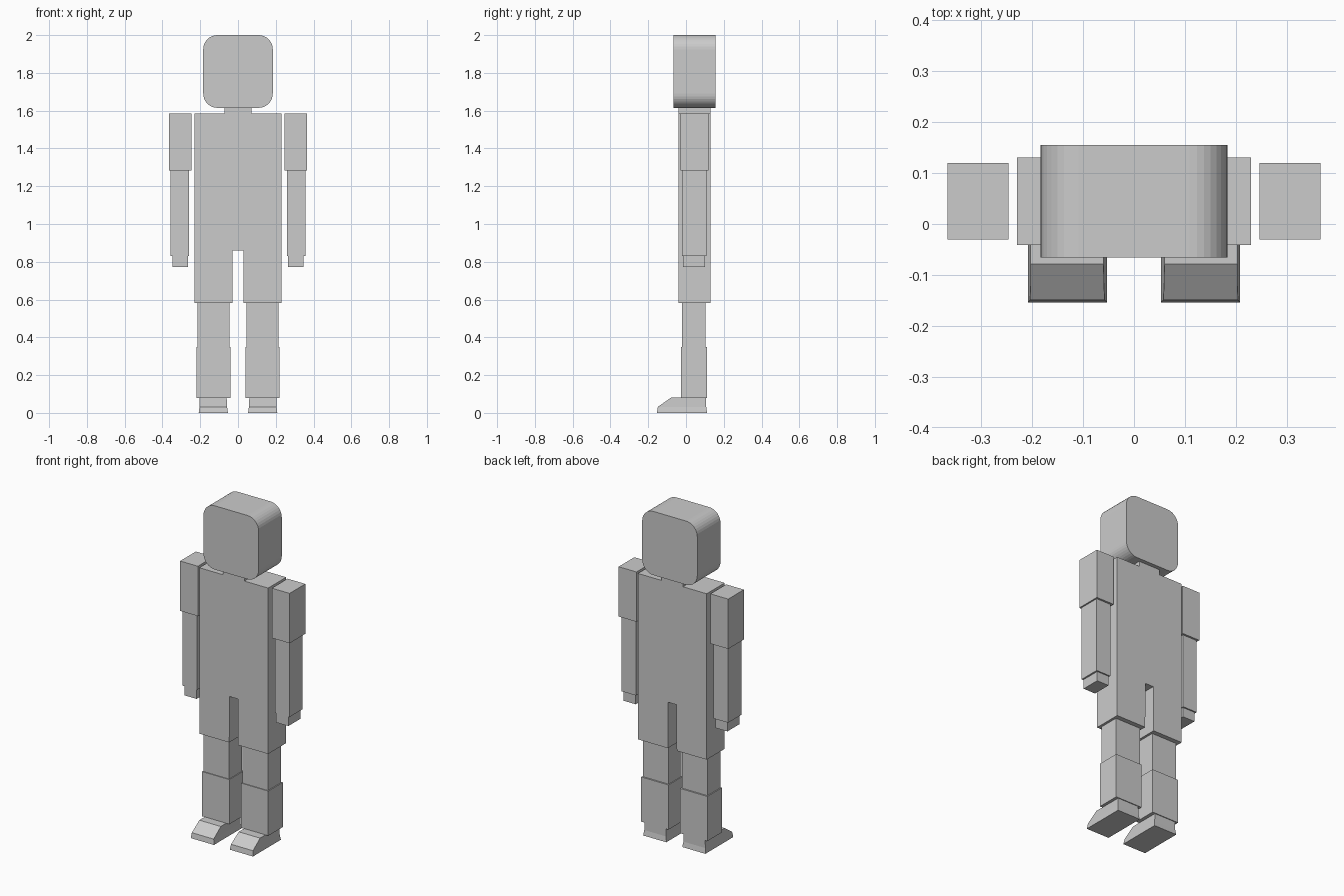
import bpy, bmesh, math

cube = bpy.data.objects.get("Cube")
if cube:
    bpy.data.objects.remove(cube, do_unlink=True)

grey = bpy.data.materials.new("light_grey")
grey.use_nodes = True
COLOUR = (0.6, 0.6, 0.6, 1)
grey.diffuse_color = COLOUR
grey.node_tree.nodes["Principled BSDF"].inputs["Base Color"].default_value = COLOUR


def make(name, bm):
    bmesh.ops.recalc_face_normals(bm, faces=bm.faces)
    mesh = bpy.data.meshes.new(name)
    bm.to_mesh(mesh)
    bm.free()
    mesh.materials.append(grey)
    obj = bpy.data.objects.new(name, mesh)
    bpy.context.collection.objects.link(obj)
    return obj


def loft(name, rings):
    """Skin a stack of matching closed rings and cap both ends."""
    bm = bmesh.new()
    rows = [[bm.verts.new(p) for p in ring] for ring in rings]
    for a, b in zip(rows, rows[1:]):
        for i in range(len(a)):
            j = (i + 1) % len(a)
            bm.faces.new((a[i], a[j], b[j], b[i]))
    bm.faces.new(rows[0])
    bm.faces.new(rows[-1])
    return make(name, bm)


def rect(x, y, z):
    return [(x[0], y[0], z), (x[1], y[0], z), (x[1], y[1], z), (x[0], y[1], z)]


def box(name, x, y, z):
    return loft(name, [rect(x, y, z[0]), rect(x, y, z[1])])


def extrude_profile(name, profile, y0, y1):
    """Extrude an x-z outline from front to back."""
    return loft(name, [[(x, y, z) for x, z in profile] for y in (y0, y1)])


# Head: rounded square outline extruded front to back
R, SEGMENTS = 0.075, 8
outline = []
for corner, (cx, cz) in enumerate([(0.184 - R, 2 - R), (R - 0.184, 2 - R),
                                   (R - 0.184, 1.615 + R), (0.184 - R, 1.615 + R)]):
    for i in range(SEGMENTS + 1):
        a = math.radians(90 * (corner + i / SEGMENTS))
        outline.append((cx + R * math.cos(a), cz + R * math.sin(a)))
extrude_profile("head", outline, -0.066, 0.155)

# Torso with neck and upper trouser legs, one symmetric outline
half = [(0.028, 0.86), (0.03, 0.582), (0.23, 0.582), (0.23, 1.584),
        (0.072, 1.584), (0.072, 1.616)]
body = half + [(-x, z) for x, z in reversed(half)]
extrude_profile("torso", body, -0.041, 0.131)

# Limbs, built for each side
for side, s in (("left", 1), ("right", -1)):
    def span(a, b):
        return (s * a, s * b)

    # Arm
    box(side + "_upper_arm", span(0.247, 0.366), (-0.03, 0.12), (1.283, 1.584))
    box(side + "_forearm", span(0.26, 0.357), (-0.02, 0.108), (0.83, 1.283))
    box(side + "_hand", span(0.266, 0.347), (-0.015, 0.10), (0.772, 0.83))

    # Leg
    box(side + "_thigh", span(0.044, 0.215), (-0.022, 0.103), (0.35, 0.582))
    box(side + "_shin", span(0.039, 0.221), (-0.027, 0.112), (0.08, 0.35))

    # Foot: flared sole, then a wedge sloping up to the ankle
    loft(side + "_foot", [
        rect(span(0.053, 0.208), (-0.154, 0.112), 0),
        rect(span(0.058, 0.204), (-0.149, 0.107), 0.032),
        rect(span(0.06, 0.203), (-0.079, 0.107), 0.081),
    ])
